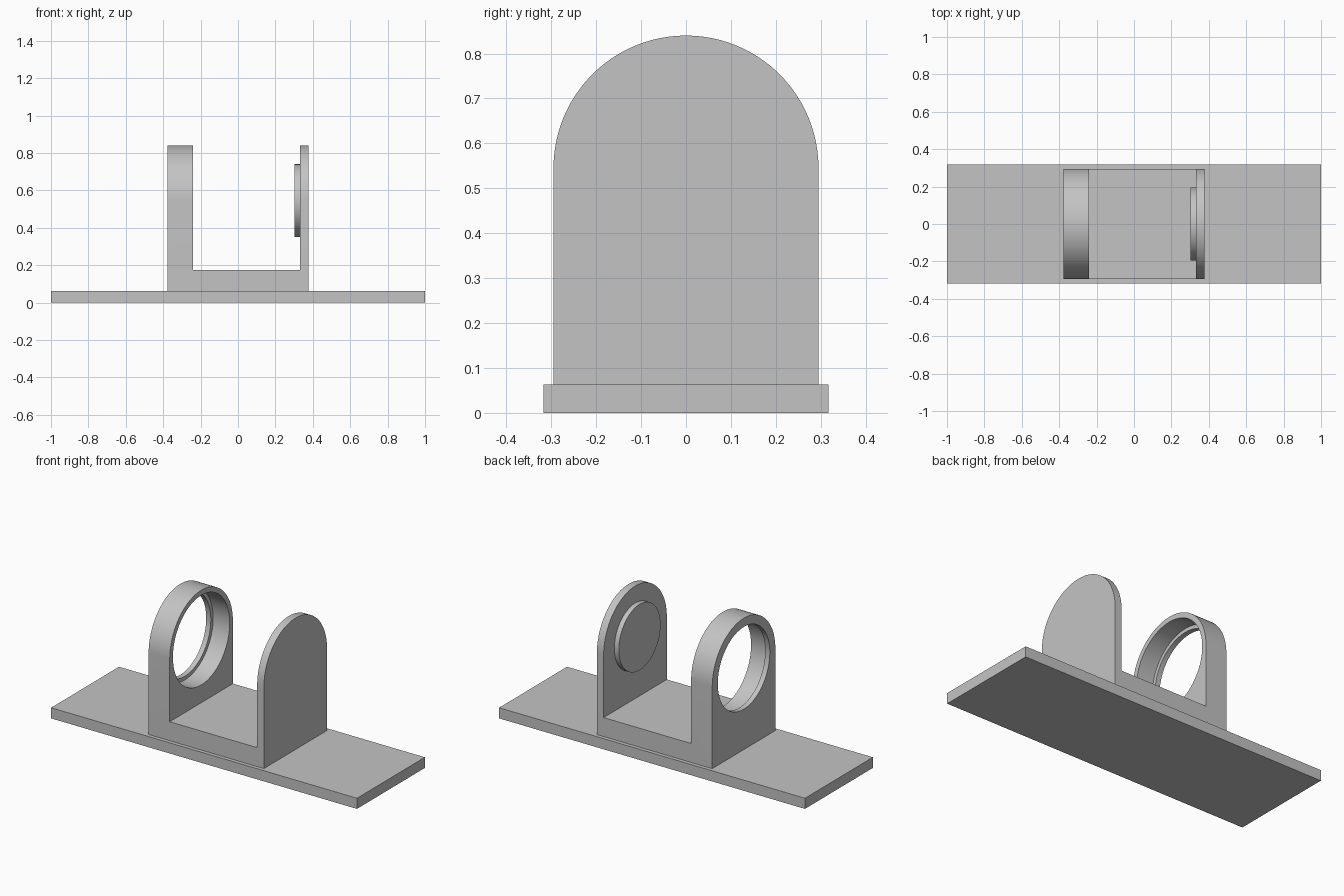
import bpy, bmesh, math
from mathutils import Matrix

cube = bpy.data.objects.get("Cube")
if cube:
    bpy.data.objects.remove(cube, do_unlink=True)

BASE_TOP, FLOOR_TOP, AXIS_Z = 0.063, 0.175, 0.545
RADIUS = 0.295              # half width and crown radius of the bracket
X0, X1 = -0.378, 0.376      # outer faces of the bracket
GAP0, GAP1 = -0.24, 0.332   # inner faces of the two walls

grey = bpy.data.materials.new("plain grey")
grey.use_nodes = True
colour = (0.55, 0.55, 0.55, 1)
grey.diffuse_color = colour
grey.node_tree.nodes["Principled BSDF"].inputs["Base Color"].default_value = colour


def finish(name, bm):
    bmesh.ops.recalc_face_normals(bm, faces=bm.faces)
    mesh = bpy.data.meshes.new(name)
    bm.to_mesh(mesh)
    bm.free()
    mesh.materials.append(grey)
    obj = bpy.data.objects.new(name, mesh)
    bpy.context.collection.objects.link(obj)
    return obj


def box(name, x0, x1, half_y, z0, z1):
    bm = bmesh.new()
    place = Matrix.Translation(((x0 + x1) / 2, 0, (z0 + z1) / 2))
    size = Matrix.Diagonal((x1 - x0, 2 * half_y, z1 - z0, 1))
    bmesh.ops.create_cube(bm, size=1, matrix=place @ size)
    return finish(name, bm)


def prism(name, outline, x0, x1):
    """Extrude a closed (y, z) outline along x."""
    bm = bmesh.new()
    face = bm.faces.new([bm.verts.new((x0, y, z)) for y, z in outline])
    new = bmesh.ops.extrude_face_region(bm, geom=[face])["geom"]
    verts = [v for v in new if isinstance(v, bmesh.types.BMVert)]
    bmesh.ops.translate(bm, verts=verts, vec=(x1 - x0, 0, 0))
    return finish(name, bm)


def arc(radius, sweep, count):
    return [(radius * math.cos(sweep * i / count),
             AXIS_Z + radius * math.sin(sweep * i / count)) for i in range(count + 1)]


def disc(name, radius, x0, x1):
    return prism(name, arc(radius, 2 * math.pi, 72)[:-1], x0, x1)


def activate(obj):
    bpy.ops.object.select_all(action='DESELECT')
    obj.select_set(True)
    bpy.context.view_layer.objects.active = obj


def cut(obj, cutter):
    cutter.hide_render = True
    mod = obj.modifiers.new("cut", 'BOOLEAN')
    mod.operation, mod.solver, mod.object = 'DIFFERENCE', 'EXACT', cutter
    activate(obj)
    bpy.ops.object.modifier_apply(modifier=mod.name)
    bpy.data.objects.remove(cutter, do_unlink=True)


# Flat base plate
box("base_plate", -1, 1, 0.317, 0, BASE_TOP)

# Round-topped bracket, opened between its walls
outline = [(-RADIUS, BASE_TOP), (RADIUS, BASE_TOP)] + arc(RADIUS, math.pi, 48)
bracket = prism("bracket", outline, X0, X1)
cut(bracket, box("gap_cutter", GAP0, GAP1, 0.5, FLOOR_TOP, 1))

# Stepped bore through the thick wall, leaving a thin lip on the outside
cut(bracket, disc("bore_cutter", 0.265, X0 + 0.03, GAP0 + 0.1))
cut(bracket, disc("lip_cutter", 0.243, X0 - 0.1, GAP0 + 0.1))

# Raised round boss on the thin wall
boss = disc("round_boss", 0.195, 0.303, GAP1)

for obj in (bracket, boss):
    activate(obj)
    bpy.ops.object.shade_smooth_by_angle(angle=math.radians(30))
